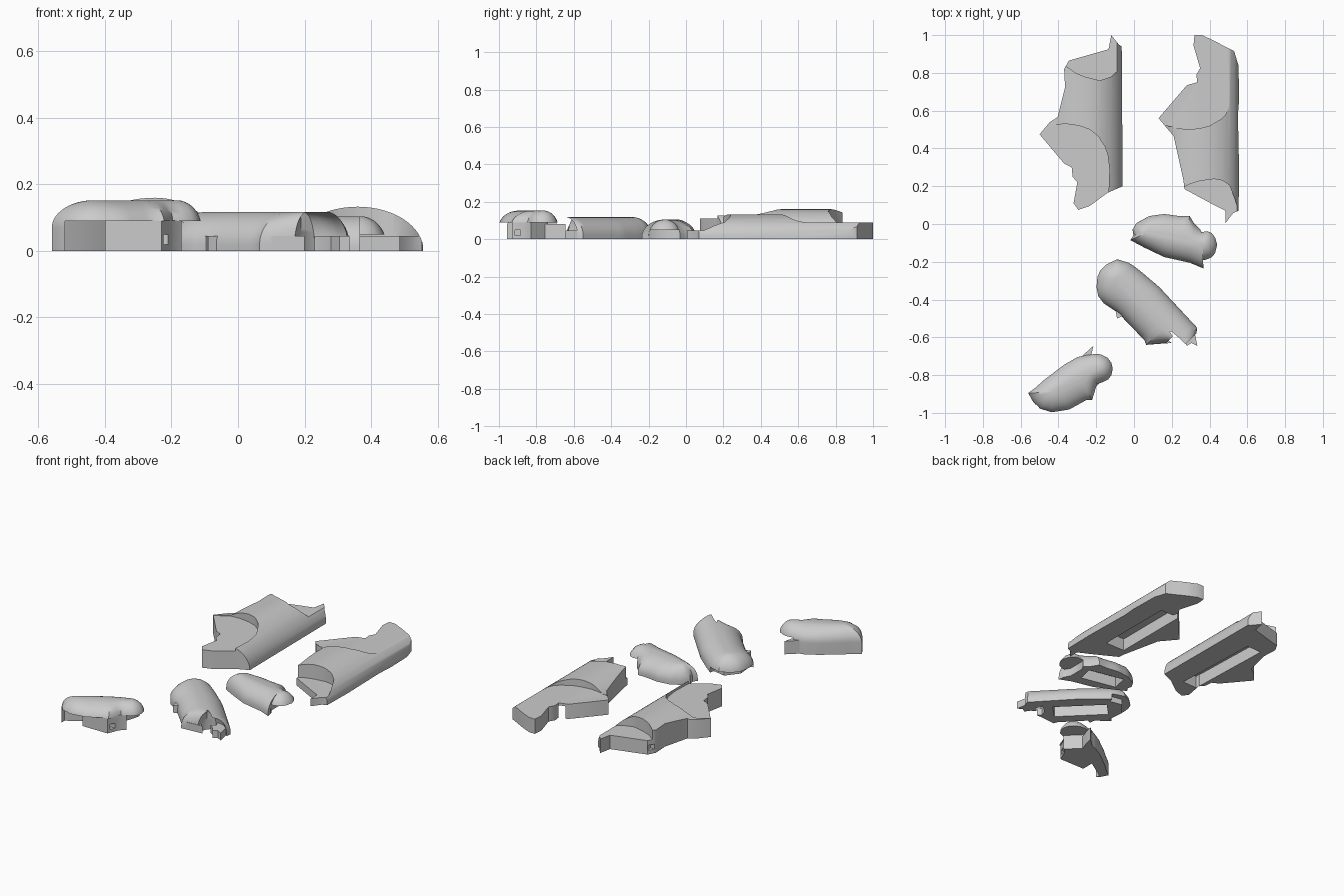
import bpy, bmesh, math
from mathutils import Vector

if bpy.data.objects.get("Cube"):
    bpy.data.objects.remove(bpy.data.objects["Cube"])

GREY = (0.6, 0.6, 0.6, 1)
grey = bpy.data.materials.new("plain grey")
grey.use_nodes = True
grey.diffuse_color = GREY
grey.node_tree.nodes["Principled BSDF"].inputs["Base Color"].default_value = GREY
LOW = -.02  # blanks start below the floor and are trimmed flat later


def stack(name, rings):
    """Solid skinned through a stack of equal rings."""
    bm = bmesh.new()
    rows = [[bm.verts.new(p) for p in r] for r in rings]
    for a, b in zip(rows, rows[1:]):
        for i in range(len(a)):
            j = (i + 1) % len(a)
            bm.faces.new((a[i], a[j], b[j], b[i]))
    bm.faces.new(rows[0])
    bm.faces.new(rows[-1])
    bmesh.ops.recalc_face_normals(bm, faces=bm.faces[:])
    me = bpy.data.meshes.new(name)
    bm.to_mesh(me)
    bm.free()
    ob = bpy.data.objects.new(name, me)
    bpy.context.scene.collection.objects.link(ob)
    me.materials.append(grey)
    return ob


def prism(name, outline, z0, z1):
    return stack(name, [[(x, y, z) for x, y in outline] for z in (z0, z1)])


def vault(name, cx, left, right, h, n=32):
    """Long half-round body with different left and right widths."""
    pts = [(cx + right, LOW * 2)]
    for i in range(n + 1):
        a = math.pi * i / n
        c = math.cos(a)
        pts.append((cx + c * (right if c > 0 else left), h * math.sin(a)))
    pts.append((cx - left, LOW * 2))
    return stack(name, [[(x, y, z) for x, z in pts] for y in (-.1, 1.1)])


def refine(outline, step=0.025):
    pts = [Vector(p) for p in outline]
    out = []
    for a, b in zip(pts, pts[1:] + pts[:1]):
        n = max(1, int((b - a).length / step))
        out += [a.lerp(b, k / n) for k in range(n)]
    return out


def pillow(name, outline, a, b, base, h, n=12):
    """Dome over an outline, rounding towards a ridge from a to b."""
    a, b = Vector(a), Vector(b)
    rings = []
    pts = refine(outline)
    for k in range(-1, n):
        t = max(k, 0) / n * math.pi / 2
        ring = []
        for p in pts:
            u = min(1, max(0, (p - a).dot(b - a) / (b - a).length_squared))
            q = a.lerp(b, u)
            r = q.lerp(p, math.cos(t))
            ring.append((r.x, r.y, LOW * 2 if k < 0 else base + (h - base) * math.sin(t)))
        rings.append(ring)
    return stack(name, rings)


def combine(ob, other, op):
    m = ob.modifiers.new(op, 'BOOLEAN')
    m.operation, m.object, m.solver = op, other, 'EXACT'
    bpy.context.view_layer.objects.active = ob
    bpy.ops.object.modifier_apply(modifier=m.name)
    bpy.data.objects.remove(other)


def cut(ob, outline, z0, z1):
    combine(ob, prism("cutter", outline, z0, z1), 'DIFFERENCE')


def add(ob, outline, z1):
    combine(ob, prism("addition", outline, LOW, z1), 'UNION')


def bar(a, b, w):
    """Rectangle of half width w along the line a-b."""
    a, b = Vector(a), Vector(b)
    d = (b - a).normalized()
    s = Vector((-d.y, d.x)) * w
    return [a - s, b - s, b + s, a + s]


def finish(ob):
    combine(ob, prism("floor", bar((-2, 0), (2, 0), 2), 0, .3), 'INTERSECT')
    for o in bpy.context.selected_objects:
        o.select_set(False)
    ob.select_set(True)
    bpy.context.view_layer.objects.active = ob
    bpy.ops.object.shade_smooth_by_angle(angle=math.radians(37))


# long left shell: vault and side wing trimmed to an outline, a shelf at each end
shell = vault("long_shell_left", -.25, .24, .19, .16)
add(shell, [(-.6, 0), (-.25, 0), (-.25, .5), (-.38, .56), (-.6, .56)], .115)
trim = [(-.12, 1), (-.08, .95), (-.065, .94), (-.06, .2), (-.14, .165), (-.235, .095),
        (-.295, .075), (-.32, .11), (-.3, .22), (-.325, .25), (-.33, .3), (-.37, .32),
        (-.5, .475), (-.445, .54), (-.405, .565), (-.365, .725), (-.37, .82),
        (-.345, .865), (-.135, .925)]
combine(shell, prism("trim", trim, LOW, 1), 'INTERSECT')
cut(shell, [(-.6, .475), (-.5, .475), (-.42, .525), (-.36, .53), (-.29, .52), (-.235, .5),
            (-.19, .465), (-.155, .41), (-.14, .37), (-.13, .29), (-.135, .16), (-.04, .0),
            (-.6, 0)], .11, 1)
cut(shell, [(-.45, .9), (-.35, .83), (-.31, .8), (-.26, .78), (-.18, .76), (-.12, .78),
            (-.075, .82), (-.03, .9), (0, 1.1), (-.45, 1.1)], .085, 1)
cut(shell, bar((-.25, .2), (-.27, .75), .05), -.1, .075)
cut(shell, bar((-.39, .845), (-.34, .845), .018), .025, .055)
finish(shell)

# long right shell
shell = vault("long_shell_right", .36, .2, .198, .133)
add(shell, [(.05, .53), (.21, .515), (.4, .515), (.4, 1.05), (.05, 1.05)], .095)
trim = [(.32, 1), (.36, 1), (.425, .97), (.49, .935), (.53, .915), (.553, .84), (.557, .66),
        (.55, .58), (.557, .26), (.553, .07), (.525, .058), (.485, .005), (.485, .07),
        (.415, .105), (.267, .185), (.262, .23), (.21, .465), (.13, .56), (.28, .735),
        (.335, .75), (.33, .79), (.35, .825), (.315, .945)]
combine(shell, prism("trim", trim, LOW, 1), 'INTERSECT')
cut(shell, [(.1, .54), (.21, .51), (.29, .5), (.35, .507), (.4, .52), (.46, .555), (.485, .58),
            (.5, .61), (.52, .75), (.6, 1), (.6, 1.1), (.1, 1.1)], .09, 1)
cut(shell, [(.2, .15), (.262, .195), (.3, .213), (.35, .228), (.425, .238), (.47, .23),
            (.505, .205), (.535, .13), (.553, .07), (.6, 0), (.6, -.2), (.2, -.2)], .045, 1)
cut(shell, bar((.36, .26), (.36, .75), .065), -.1, .075)
finish(shell)

# short capsule: dome with an overhanging round tip, hollow below
cap = pillow("short_capsule", [(-.02, -.085), (-.003, -.06), (-.008, -.03), (.013, .005),
             (.08, .042), (.16, .053), (.24, .042), (.295, .042), (.32, 0), (.36, -.037),
             (.39, -.032), (.415, -.042), (.435, -.068), (.447, -.11), (.435, -.158),
             (.415, -.182), (.385, -.195), (.36, -.2), (.367, -.235), (.295, -.205),
             (.16, -.175), (.055, -.125)], (.06, -.05), (.365, -.112), .015, .105)
cut(cap, [(.37, 0), (.34, -.06), (.34, -.16), (.375, -.22), (.5, -.22), (.5, 0)], -.1, .05)
cut(cap, bar((.07, -.045), (.29, -.09), .05), -.1, .065)
finish(cap)

# middle capsule: round at one end, open with two low tabs at the other
cap = pillow("middle_capsule", [(-.2, -.335), (-.195, -.28), (-.18, -.245), (-.15, -.215),
             (-.09, -.185), (-.025, -.205), (.035, -.25), (.135, -.335), (.335, -.55),
             (.33, -.58), (.29, -.55), (.23, -.54), (.19, -.57), (.17, -.63), (.065, -.64),
             (.055, -.615), (-.075, -.48), (-.1, -.46), (-.16, -.42), (-.19, -.385)],
             (-.09, -.29), (.27, -.65), .02, .118)
add(cap, [(.23, -.595), (.255, -.57), (.23, -.53), (.32, -.54), (.32, -.57), (.335, -.645),
          (.305, -.63), (.28, -.645), (.26, -.615)], .045)
add(cap, [(.1, -.6), (.16, -.58), (.175, -.61), (.2, -.63), (.1, -.637)], .045)
add(cap, [(-.09, -.5), (-.1, -.44), (-.04, -.48)], .045)
cut(cap, [(-.3, -.45), (-.15, -.4), (-.16, -.3), (-.1, -.225), (-.02, -.24), (0, -.15),
          (-.3, -.15)], -.1, .035)
cut(cap, bar((-.07, -.32), (.15, -.54), .055), -.1, .075)
finish(cap)

# end capsule: tall dome with an overhanging tip, undercut in front
cap = pillow("end_capsule", [(-.56, -.895), (-.52, -.865), (-.475, -.825), (-.37, -.745),
             (-.3, -.705), (-.235, -.69), (-.205, -.685), (-.175, -.688), (-.14, -.705),
             (-.118, -.733), (-.11, -.765), (-.117, -.8), (-.135, -.825), (-.165, -.84),
             (-.195, -.85), (-.22, -.935), (-.25, -.935), (-.34, -.985), (-.435, -1),
             (-.5, -.98), (-.535, -.94)], (-.43, -.89), (-.187, -.765), .07, .153)
cut(cap, [(-.52, -1.1), (-.52, -.93), (-.27, -.77), (-.2, -.6), (0, -.6), (0, -1.1)], -.1, .09)
finish(cap)

# block and spur standing below the end capsule
block = prism("end_block", [(-.4, -.93), (-.23, -.93), (-.2, -.86), (-.17, -.83), (-.26, -.74),
                            (-.4, -.83)], LOW, .092)
cut(block, bar((-.26, -.9), (-.18, -.9), .015), .02, .05)
finish(block)
finish(prism("end_spur", [(-.31, -.73), (-.215, -.645), (-.225, -.69), (-.25, -.76)], LOW, .08))
